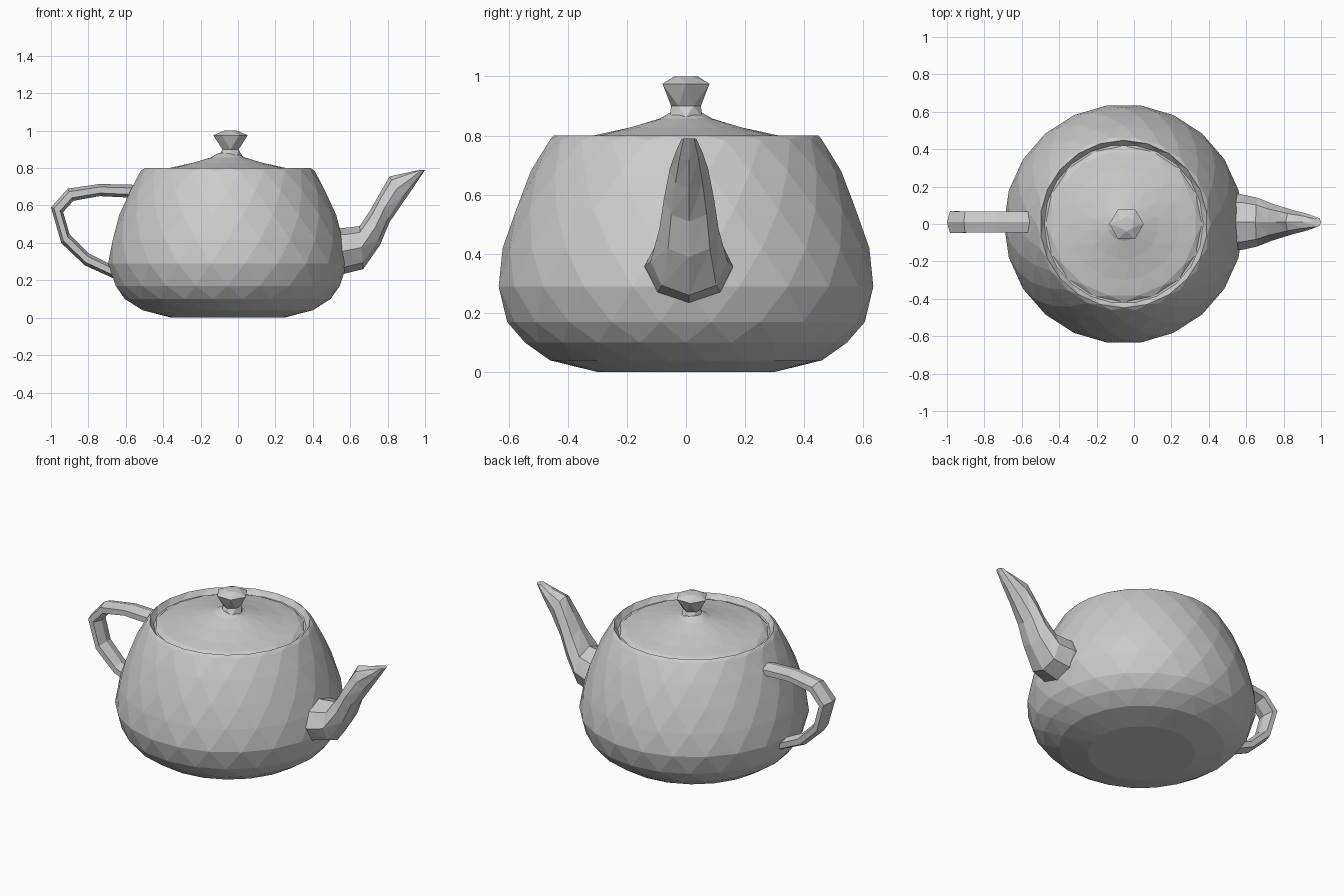
import bpy, bmesh
from math import sin, cos, pi

if "Cube" in bpy.data.objects:
    bpy.data.objects.remove(bpy.data.objects["Cube"])

CX = -0.055  # axis of the pot


def skin(name, rings, caps=True):
    """Join equal-length rings of points with flat triangles."""
    bm = bmesh.new()
    loops = [[bm.verts.new(p) for p in ring] for ring in rings]
    n = len(loops[0])
    for a, b in zip(loops, loops[1:]):
        for j in range(n):
            k = (j + 1) % n
            bm.faces.new((a[j], a[k], b[j]))
            bm.faces.new((a[k], b[k], b[j]))
    if caps:
        bm.faces.new(loops[0][::-1])
        bm.faces.new(loops[-1])
    bmesh.ops.recalc_face_normals(bm, faces=bm.faces[:])
    mesh = bpy.data.meshes.new(name)
    bm.to_mesh(mesh)
    bm.free()
    obj = bpy.data.objects.new(name, mesh)
    bpy.context.collection.objects.link(obj)
    return obj


def lathe(name, profile, sides, cx=CX, cy=0.0):
    """Faceted turned shape; each ring is turned half a step from the last."""
    rings = [[(cx + r * cos(2 * pi * (j + i / 2) / sides),
               cy + r * sin(2 * pi * (j + i / 2) / sides), z)
              for j in range(sides)] for i, (r, z) in enumerate(profile)]
    return skin(name, rings)


def tube(name, sections, sides, y=0.0):
    """Bent tube from (edge x, z, opposite edge x, z, half width) sections."""
    rings = []
    for x1, z1, x2, z2, w in sections:
        ring = []
        for j in range(sides):
            a = 2 * pi * j / sides
            t = (1 - cos(a)) / 2
            ring.append((x1 + (x2 - x1) * t, y + w * sin(a), z1 + (z2 - z1) * t))
        rings.append(ring)
    return skin(name, rings)


# Round body, with the lip turning in under the lid
lathe("body", [(0.30, 0.0), (0.46, 0.04), (0.55, 0.10), (0.605, 0.17),
               (0.64, 0.29), (0.62, 0.42), (0.58, 0.55), (0.525, 0.68),
               (0.465, 0.785), (0.448, 0.80), (0.425, 0.77)], 22)

# Shallow lid
lathe("lid", [(0.42, 0.768), (0.39, 0.787), (0.30, 0.803), (0.19, 0.828),
              (0.09, 0.857), (0.05, 0.88)], 16)

# Knob flaring upwards from a narrow neck
lathe("lid_knob", [(0.065, 0.86), (0.05, 0.90), (0.092, 0.975), (0.04, 1.0)],
      6, cx=-0.04)

# Spout, upper edge then lower edge
tube("spout", [(0.46, 0.48, 0.46, 0.23, 0.15),
               (0.57, 0.48, 0.57, 0.235, 0.15),
               (0.65, 0.49, 0.67, 0.26, 0.13),
               (0.71, 0.58, 0.76, 0.39, 0.10),
               (0.755, 0.66, 0.81, 0.51, 0.085),
               (0.81, 0.755, 0.885, 0.62, 0.065),
               (0.90, 0.775, 0.95, 0.715, 0.045),
               (0.96, 0.788, 1.0, 0.79, 0.025)], 8, y=0.01)

# Handle, outer edge then inner edge
tube("handle", [(-0.53, 0.71, -0.53, 0.64, 0.065),
                (-0.74, 0.715, -0.74, 0.65, 0.065),
                (-0.91, 0.69, -0.88, 0.625, 0.065),
                (-1.0, 0.59, -0.935, 0.565, 0.068),
                (-0.945, 0.40, -0.90, 0.445, 0.065),
                (-0.82, 0.28, -0.80, 0.345, 0.06),
                (-0.62, 0.19, -0.62, 0.255, 0.055)], 6, y=0.01)
